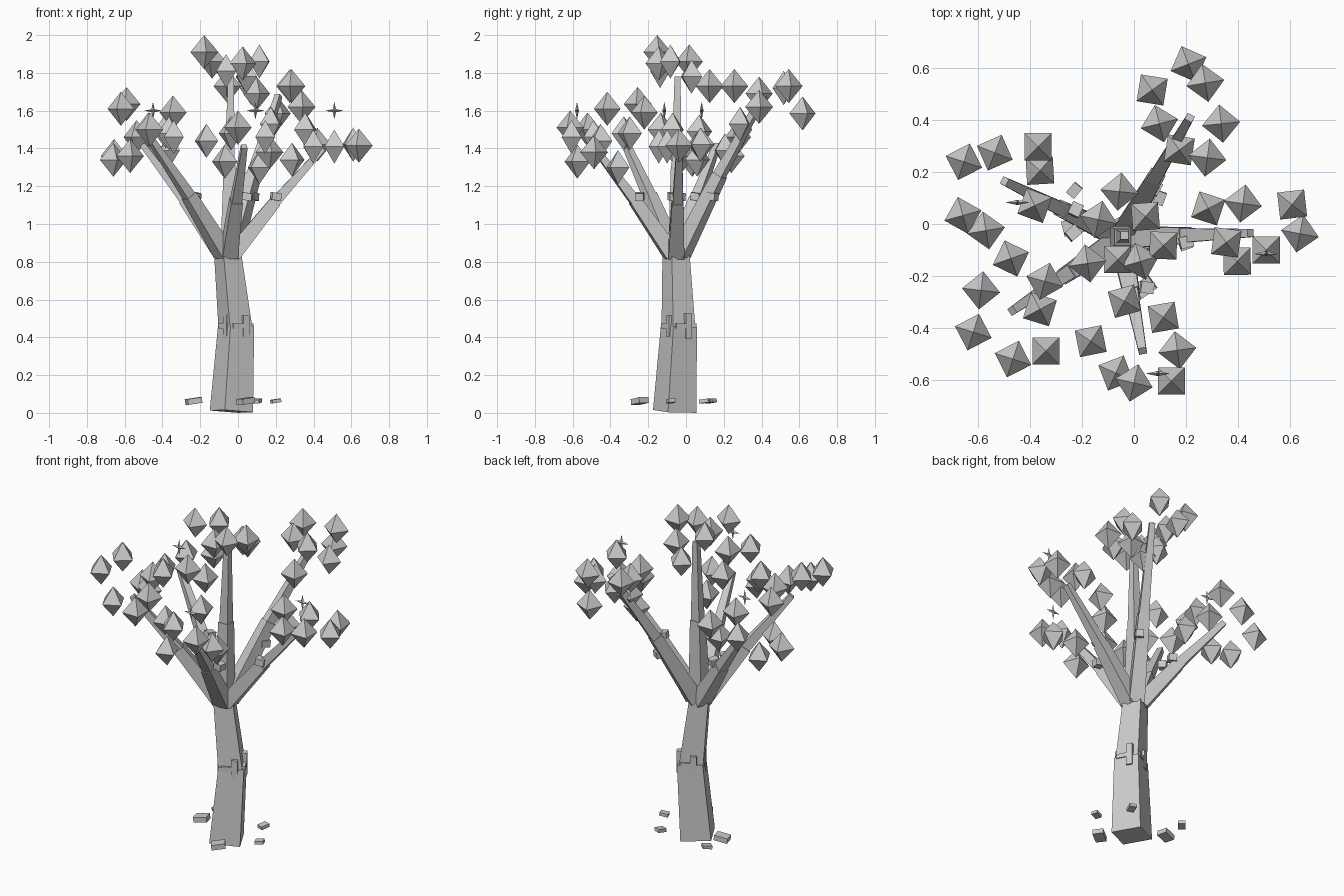
import bpy, bmesh, math, random
from mathutils import Vector, Matrix

if "Cube" in bpy.data.objects:
    bpy.data.objects.remove(bpy.data.objects["Cube"])
random.seed(4)

grey = bpy.data.materials.new("light grey")
grey.diffuse_color = (0.6, 0.6, 0.6, 1)
grey.use_nodes = True
grey.node_tree.nodes["Principled BSDF"].inputs["Base Color"].default_value = grey.diffuse_color


def finish(bm, name):
    bmesh.ops.recalc_face_normals(bm, faces=bm.faces)
    me = bpy.data.meshes.new(name)
    bm.to_mesh(me)
    bm.free()
    me.materials.append(grey)
    ob = bpy.data.objects.new(name, me)
    bpy.context.collection.objects.link(ob)


def frustum(bm, a, b, ra, rb, turn=0):
    """Four-sided tapered bar from a to b; ra and rb are corner radii."""
    a, b = Vector(a), Vector(b)
    d = b - a
    rot = d.to_track_quat('Z', 'Y').to_matrix().to_4x4() if abs(d.x) + abs(d.y) > 0.15 \
        else Vector((0, 0, 1)).rotation_difference(d).to_matrix().to_4x4()
    m = Matrix.Translation((a + b) / 2) @ rot @ Matrix.Rotation(math.radians(turn), 4, 'Z')
    rings = []
    for r, z in ((ra, -d.length / 2), (rb, d.length / 2)):
        rings.append([bm.verts.new(m @ Vector((r * math.cos(k * math.pi / 2),
                                               r * math.sin(k * math.pi / 2), z))) for k in range(4)])
    bm.faces.new(rings[0])
    bm.faces.new(rings[1])
    for k in range(4):
        j = (k + 1) % 4
        bm.faces.new((rings[0][k], rings[0][j], rings[1][j], rings[1][k]))


def box(bm, c, size, turn=0, tilt=0):
    m = (Matrix.Translation(c) @ Matrix.Rotation(math.radians(turn), 4, 'Z')
         @ Matrix.Rotation(math.radians(tilt), 4, 'Y') @ Matrix.Diagonal((*size, 1)))
    bmesh.ops.create_cube(bm, size=1, matrix=m)


# trunk: two tapered blocks with a slight bend
bm = bmesh.new()
frustum(bm, (-.035, -.06, .008), (-.01, -.037, .46), .12, .10, -17)
frustum(bm, (-.013, -.04, .44), (-.055, -.053, .845), .094, .075, -17)
finish(bm, "trunk")

# branches: two tapered pieces each, thinner after the joint
root = Vector((-.052, -.053, .84))
tips = [(.45, -.035, 1.40), (.215, .41, 1.68), (-.5, .165, 1.42),
        (-.47, -.335, 1.46), (.033, -.49, 1.41), (-.037, -.045, 1.78)]
bm = bmesh.new()
for t in tips:
    t = Vector(t)
    mid = root.lerp(t, .5)
    out = Vector((t.x - root.x, t.y - root.y, 0)) * .05
    frustum(bm, root + out, mid, .06, .044, 45)
    frustum(bm, mid - (t - mid) * .04, t, .039, .022, 45)
finish(bm, "branches")

bm = bmesh.new()
for x, y, a in ((-.235, -.035, 40), (.05, -.245, -8), (.2, -.07, 15), (.08, .14, 60), (-.225, .055, 65)):
    box(bm, (x, y, 1.145), (.05, .045, .04), a, 8)
finish(bm, "branch_knots")

# bark plates at the trunk bend, an upright and a flat one per side
bm = bmesh.new()
for k in range(4):
    a = math.radians(28 + 90 * k)
    c = Vector((-.01 + .064 * math.cos(a), -.038 + .064 * math.sin(a), .46))
    side = Vector((-math.sin(a), math.cos(a), 0))
    box(bm, c + side * .02, (.03, .035, .13 - .02 * (k % 2)), 28 + 90 * k)
    box(bm, c - side * .025, (.025, .06, .025), 28 + 90 * k)
finish(bm, "bark_plates")

# chips around the foot
bm = bmesh.new()
for x, y, s, a in ((-.235, -.01, 1.2, 15), (.04, -.245, 1.2, 35), (.1, .1, .8, 70),
                   (.2, -.08, .75, 20), (-.23, .13, .8, 50)):
    box(bm, (x, y, .063), (.065 * s, .05 * s, .025 * s), a, -8)
finish(bm, "ground_chips")

# leaves: octahedra, clustered around each branch tip
leaves = [
    # back right
    (.21, .617, 1.585), (.275, .544, 1.73), (.07, .517, 1.72), (.098, .387, 1.69),
    (.336, .387, 1.62), (.175, .286, 1.53), (.283, .256, 1.73),
    # back left
    (-.656, .24, 1.36), (-.537, .275, 1.46), (-.37, .298, 1.5), (-.363, .206, 1.39),
    (-.383, .071, 1.49), (-.66, .033, 1.34), (-.571, -.025, 1.36),
    # front left
    (-.475, -.133, 1.5), (-.59, -.256, 1.635), (-.344, -.221, 1.59), (-.62, -.417, 1.61),
    (-.467, -.521, 1.5), (-.34, -.49, 1.46), (-.363, -.329, 1.48),
    # front
    (-.167, -.452, 1.44), (-.07, -.575, 1.33), (0, -.613, 1.51), (.144, -.606, 1.46),
    (.167, -.487, 1.38), (.113, -.36, 1.3), (-.037, -.298, 1.48),
    # top
    (-.063, -.137, 1.81), (.025, -.144, 1.85), (.113, -.083, 1.86), (-.179, -.152, 1.91),
    (-.056, .125, 1.73), (-.137, .017, 1.86), (.044, .029, 1.78),
    # right
    (.286, .06, 1.34), (.42, .079, 1.42), (.61, .075, 1.42), (.64, -.037, 1.415),
    (.51, -.1, 1.41), (.398, -.144, 1.41), (.356, -.071, 1.5)]
square_on = (9, 19, 24, 39)  # leaves whose sides line up with the axes
bm = bmesh.new()
for i, p in enumerate(leaves):
    p = Vector(p)
    a0 = random.uniform(0, math.pi / 2)
    if i in square_on:
        a0 = math.pi / 4
    ring = [bm.verts.new(p + Vector((.074 * math.cos(a0 + k * math.pi / 2),
                                     .074 * math.sin(a0 + k * math.pi / 2), 0))) for k in range(4)]
    for z in (.09, -.09):
        tip = bm.verts.new(p + Vector((0, 0, z)))
        for k in range(4):
            bm.faces.new((ring[k], ring[(k + 1) % 4], tip))
finish(bm, "leaves")

# four-pointed sparkles facing the front
bm = bmesh.new()
for p in ((.51, -.115, 1.6), (.092, -.577, 1.6), (-.45, .083, 1.6)):
    p = Vector(p)
    rim = []
    for k in range(8):
        r = .012 if k % 2 else .047
        rim.append(bm.verts.new(p + Vector((r * math.cos(k * math.pi / 4), 0, r * math.sin(k * math.pi / 4)))))
    for y in (-.01, .01):
        c = bm.verts.new(p + Vector((0, y, 0)))
        for k in range(8):
            bm.faces.new((rim[k], rim[(k + 1) % 8], c))
finish(bm, "sparkles")
